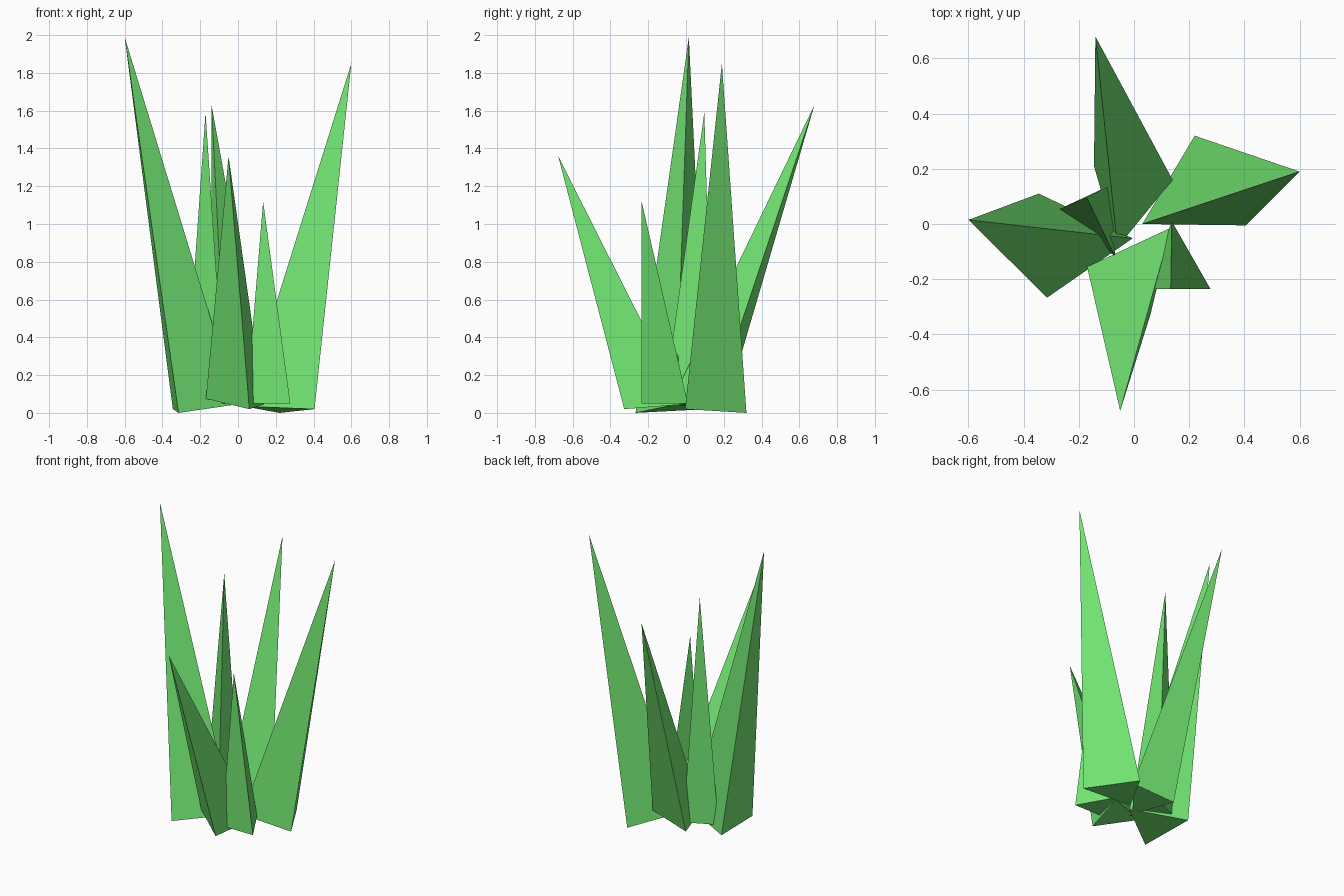
import bpy, bmesh

if "Cube" in bpy.data.objects:
    bpy.data.objects.remove(bpy.data.objects["Cube"])

green = bpy.data.materials.new("leaf_green")
green.diffuse_color = (0.17, 0.8, 0.17, 1)
green.use_nodes = True
green.node_tree.nodes["Principled BSDF"].inputs["Base Color"].default_value = green.diffuse_color


def blade(name, tip, base):
    """Three-sided spike: a triangular base drawn up to a leaning tip."""
    bm = bmesh.new()
    ring = [bm.verts.new(p) for p in base]
    top = bm.verts.new(tip)
    bm.faces.new(ring)
    for i in range(3):
        bm.faces.new((ring[i], ring[(i + 1) % 3], top))
    bmesh.ops.recalc_face_normals(bm, faces=bm.faces)
    mesh = bpy.data.meshes.new(name)
    bm.to_mesh(mesh)
    bm.free()
    mesh.materials.append(green)
    bpy.context.collection.objects.link(bpy.data.objects.new(name, mesh))


# Four tall outer blades leaning outwards
blade("left_blade", (-0.6, 0.015, 1.99),
      [(-0.345, 0.11, 0.02), (-0.315, -0.267, 0.0), (-0.005, -0.052, 0.045)])
blade("right_blade", (0.6, 0.19, 1.85),
      [(0.22, 0.32, 0.0), (0.405, -0.005, 0.02), (0.03, 0.0, 0.035)])
blade("front_blade", (-0.05, -0.677, 1.36),
      [(-0.17, -0.155, 0.075), (0.06, -0.327, 0.02), (0.135, -0.013, 0.045)])
blade("back_blade", (-0.14, 0.68, 1.63),
      [(-0.145, 0.21, 0.03), (0.14, 0.16, 0.08), (-0.06, -0.085, 0.045)])

# Two thin inner blades standing nearly upright
blade("inner_front_blade", (0.133, -0.235, 1.12),
      [(0.045, -0.235, 0.05), (0.277, -0.235, 0.05), (0.137, 0.01, 0.05)])
blade("inner_back_blade", (-0.172, 0.097, 1.59),
      [(-0.28, 0.05, 0.05), (-0.08, 0.143, 0.05), (-0.068, -0.118, 0.05)])
